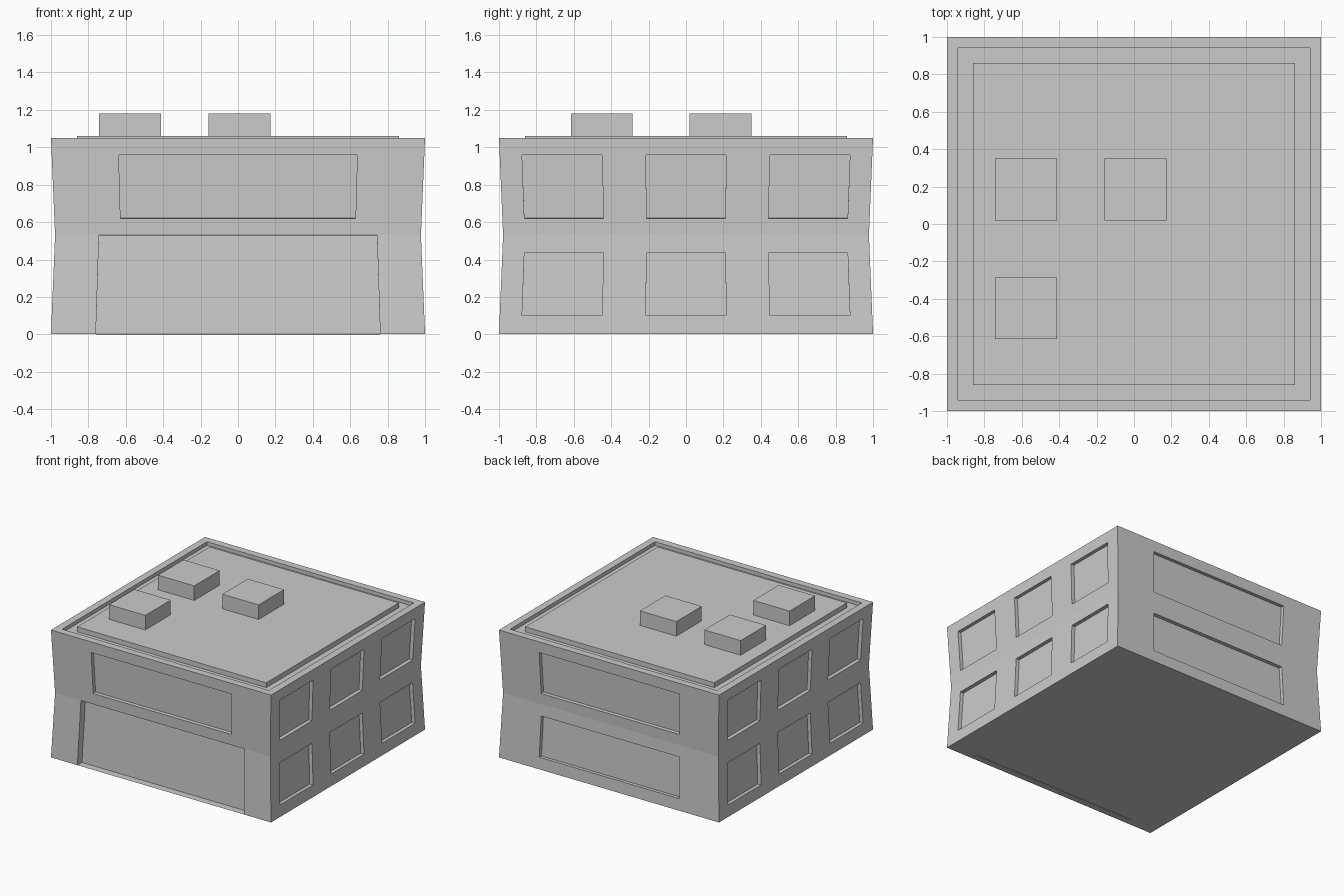
import bpy, bmesh, math
from mathutils import Matrix, Vector

cube = bpy.data.objects.get("Cube")
if cube:
    bpy.data.objects.remove(cube, do_unlink=True)

grey = bpy.data.materials.new("concrete_grey")
grey.use_nodes = True
colour = (0.6, 0.6, 0.6, 1)
grey.diffuse_color = colour
grey.node_tree.nodes["Principled BSDF"].inputs["Base Color"].default_value = colour

BASE, WAIST, TOP = 0.003, 0.53, 1.05
PINCH = 0.022


def finish(name, bm):
    bmesh.ops.remove_doubles(bm, verts=bm.verts, dist=0.0002)
    mesh = bpy.data.meshes.new(name)
    bm.to_mesh(mesh)
    bm.free()
    mesh.materials.append(grey)
    obj = bpy.data.objects.new(name, mesh)
    bpy.context.collection.objects.link(obj)


def quad(bm, pts):
    bm.faces.new([bm.verts.new(p) for p in pts])


def recess(bm, outer, depth):
    """Sink a quad along its normal, leaving four reveal faces."""
    normal = (outer[1] - outer[0]).cross(outer[3] - outer[0]).normalized()
    inner = [p - normal * depth for p in outer]
    quad(bm, inner)
    for i in range(4):
        j = (i + 1) % 4
        quad(bm, (outer[i], outer[j], inner[j], inner[i]))


def half_width(z):
    t = (z - BASE) / (WAIST - BASE) if z < WAIST else (TOP - z) / (TOP - WAIST)
    return 1 - PINCH * t


def wall_tier(bm, turn, columns, rows, sunk_row, depth):
    """One storey of a wall; odd columns in the sunk row become openings."""
    rot = Matrix.Rotation(turn, 3, 'Z')

    def point(u, z):
        w = half_width(z)
        return rot @ Vector((u * w, -w, z))

    for c, (u0, u1) in enumerate(zip(columns, columns[1:])):
        for r, (z0, z1) in enumerate(zip(rows, rows[1:])):
            pts = [point(u0, z0), point(u1, z0), point(u1, z1), point(u0, z1)]
            if c % 2 and r == sunk_row:
                recess(bm, pts, depth)
            else:
                quad(bm, pts)


def square(w, z):
    return [Vector((x * w, y * w, z)) for x, y in ((-1, -1), (1, -1), (1, 1), (-1, 1))]


# Pinched building shell with sunken windows and a wide entrance
bm = bmesh.new()
wide = [-1, -0.64, 0.64, 1]
door = [-1, -0.76, 0.76, 1]
triple = [-1, -0.88, -0.45, -0.215, 0.215, 0.45, 0.88, 1]
lower = [BASE, 0.10, 0.435, WAIST]
upper = [WAIST, 0.62, 0.96, TOP]
for k, columns in enumerate((wide, triple, wide, triple)):
    turn = k * math.pi / 2
    wall_tier(bm, turn, columns, upper, 1, 0.03)
    if k == 0:
        wall_tier(bm, turn, door, [BASE, WAIST], 0, 0.06)
    else:
        wall_tier(bm, turn, columns, lower, 1, 0.03)

# Underside, parapet rim and sunken roof deck
quad(bm, reversed(square(1, BASE)))
rim, edge = square(1, TOP), square(0.94, TOP)
for i in range(4):
    j = (i + 1) % 4
    quad(bm, (rim[i], rim[j], edge[j], edge[i]))
recess(bm, edge, 0.03)
finish("building_shell", bm)


def box(name, x, y, width, z0, z1):
    bm = bmesh.new()
    bmesh.ops.create_cube(bm, size=1)
    bmesh.ops.scale(bm, vec=(width, width, z1 - z0), verts=bm.verts)
    bmesh.ops.translate(bm, vec=(x, y, (z0 + z1) / 2), verts=bm.verts)
    finish(name, bm)


# Raised roof slab and the three rooftop units
box("roof_slab", 0, 0, 1.72, 1.02, 1.06)
for name, x, y in (("back_right", -0.577, 0.185), ("back_middle", 0.008, 0.185),
                   ("front_right", -0.577, -0.45)):
    box("roof_unit_" + name, x, y, 0.33, 1.06, 1.18)
